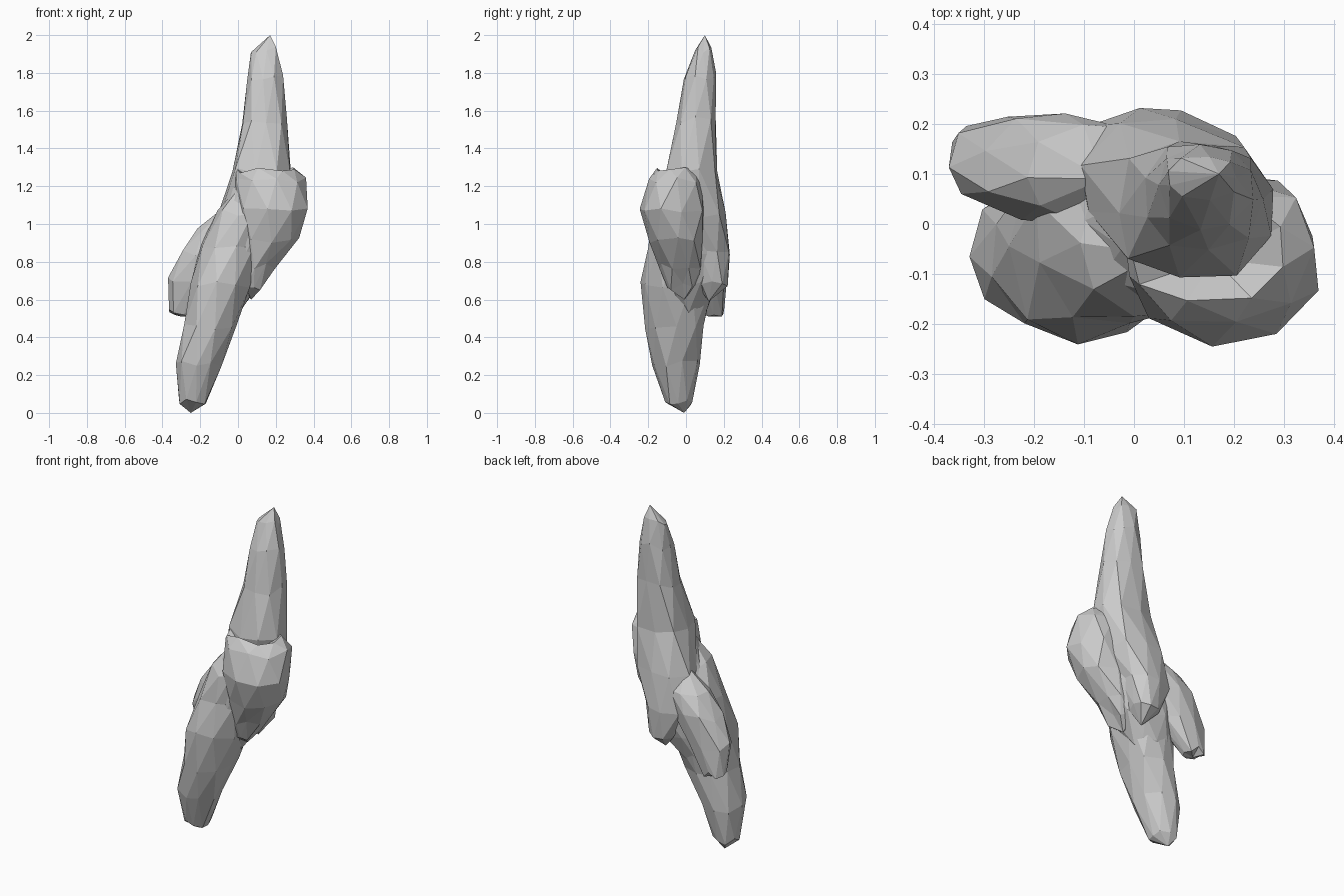
import bpy, bmesh, math, random

if "Cube" in bpy.data.objects:
    bpy.data.objects.remove(bpy.data.objects["Cube"])

random.seed(7)


def shard(name, rings, bottom, top, sides=9, jitter=0.05):
    """Faceted stone lobe lofted through rings (z, x0, x1, y0, y1) between two tips."""
    bm = bmesh.new()
    loops = []
    for i, (z, x0, x1, y0, y1) in enumerate(rings):
        cx, cy, rx, ry = (x0 + x1) / 2, (y0 + y1) / 2, (x1 - x0) / 2, (y1 - y0) / 2
        loop = []
        for k in range(sides):
            a = 2 * math.pi * (k + 0.5 * (i % 2) + random.uniform(-0.12, 0.12)) / sides
            # slightly boxy outline
            r = 1.02 + 0.08 * math.sin(2 * a) ** 2 + random.uniform(-jitter, jitter)
            loop.append(bm.verts.new((cx + rx * r * math.cos(a), cy + ry * r * math.sin(a),
                                      z + random.uniform(-0.02, 0.02))))
        loops.append(loop)
    # zigzag triangle bands, shifted by half a side on alternate rings
    for i in range(len(loops) - 1):
        lo, hi = loops[i], loops[i + 1]
        for k in range(sides):
            n = (k + 1) % sides
            if i % 2 == 0:
                tris = ((lo[k], lo[n], hi[k]), (lo[n], hi[n], hi[k]))
            else:
                tris = ((lo[k], lo[n], hi[n]), (lo[k], hi[n], hi[k]))
            for t in tris:
                bm.faces.new(t)
    lower, upper = bm.verts.new(bottom), bm.verts.new(top)
    for k in range(sides):
        n = (k + 1) % sides
        bm.faces.new((loops[0][n], loops[0][k], lower))
        bm.faces.new((loops[-1][k], loops[-1][n], upper))
    bmesh.ops.recalc_face_normals(bm, faces=bm.faces)
    mesh = bpy.data.meshes.new(name)
    bm.to_mesh(mesh)
    bm.free()
    obj = bpy.data.objects.new(name, mesh)
    bpy.context.collection.objects.link(obj)
    return obj


# Tall upper spire, running down the back
spire = shard("rock_spire", [
    (0.69, -0.03, 0.12, 0.06, 0.22),
    (0.85, -0.11, 0.16, 0.00, 0.235),
    (1.05, -0.10, 0.23, -0.06, 0.21),
    (1.28, -0.03, 0.285, -0.11, 0.17),
    (1.55, 0.02, 0.255, -0.055, 0.16),
    (1.78, 0.05, 0.235, -0.01, 0.155),
    (1.92, 0.07, 0.205, 0.05, 0.135)],
    (0.05, 0.12, 0.59), (0.17, 0.10, 2.0))

# Lower spire, running up the front
lower_spire = shard("lower_spire", [
    (0.06, -0.31, -0.17, -0.11, 0.03),
    (0.26, -0.325, -0.085, -0.18, 0.07),
    (0.46, -0.285, -0.01, -0.21, 0.09),
    (0.68, -0.24, 0.07, -0.23, 0.14),
    (0.88, -0.19, 0.11, -0.205, 0.16),
    (1.06, -0.10, 0.14, -0.18, 0.10)],
    (-0.25, -0.01, 0.0), (0.05, -0.06, 1.25))

# Right front lobe with a broken, sloping top
right_lobe = shard("right_lobe", [
    (0.67, 0.02, 0.13, -0.10, 0.06),
    (0.78, 0.01, 0.20, -0.14, 0.08),
    (0.92, 0.0, 0.315, -0.19, 0.09),
    (1.07, -0.01, 0.365, -0.24, 0.10),
    (1.23, -0.02, 0.355, -0.20, 0.09),
    (1.29, -0.01, 0.30, -0.155, 0.06)],
    (0.07, -0.01, 0.60), (0.16, -0.07, 1.20))

# Left back lobe
left_lobe = shard("left_lobe", [
    (0.53, -0.365, -0.24, 0.10, 0.20),
    (0.70, -0.365, -0.10, 0.03, 0.21),
    (0.85, -0.295, -0.01, 0.0, 0.215),
    (0.98, -0.205, 0.03, 0.0, 0.20)],
    (-0.30, 0.14, 0.51), (-0.06, 0.09, 1.10), sides=9)

# Central mass that closes the gaps between the lobes
core = shard("core", [
    (0.54, -0.20, 0.01, -0.08, 0.11),
    (0.67, -0.22, 0.11, -0.13, 0.16),
    (0.85, -0.18, 0.18, -0.16, 0.19),
    (1.05, -0.09, 0.22, -0.17, 0.17),
    (1.21, -0.03, 0.25, -0.14, 0.12)],
    (-0.12, 0.01, 0.45), (0.12, 0.02, 1.32))

# Fuse the lobes into a single stone
lobes = (core, lower_spire, right_lobe, left_lobe)
for part in lobes:
    mod = spire.modifiers.new("fuse", 'BOOLEAN')
    mod.operation = 'UNION'
    mod.solver = 'EXACT'
    mod.object = part
bpy.context.view_layer.update()
fused = bpy.data.meshes.new_from_object(
    spire.evaluated_get(bpy.context.evaluated_depsgraph_get()))
spire.modifiers.clear()
spire.data = fused
for part in lobes:
    bpy.data.objects.remove(part)
